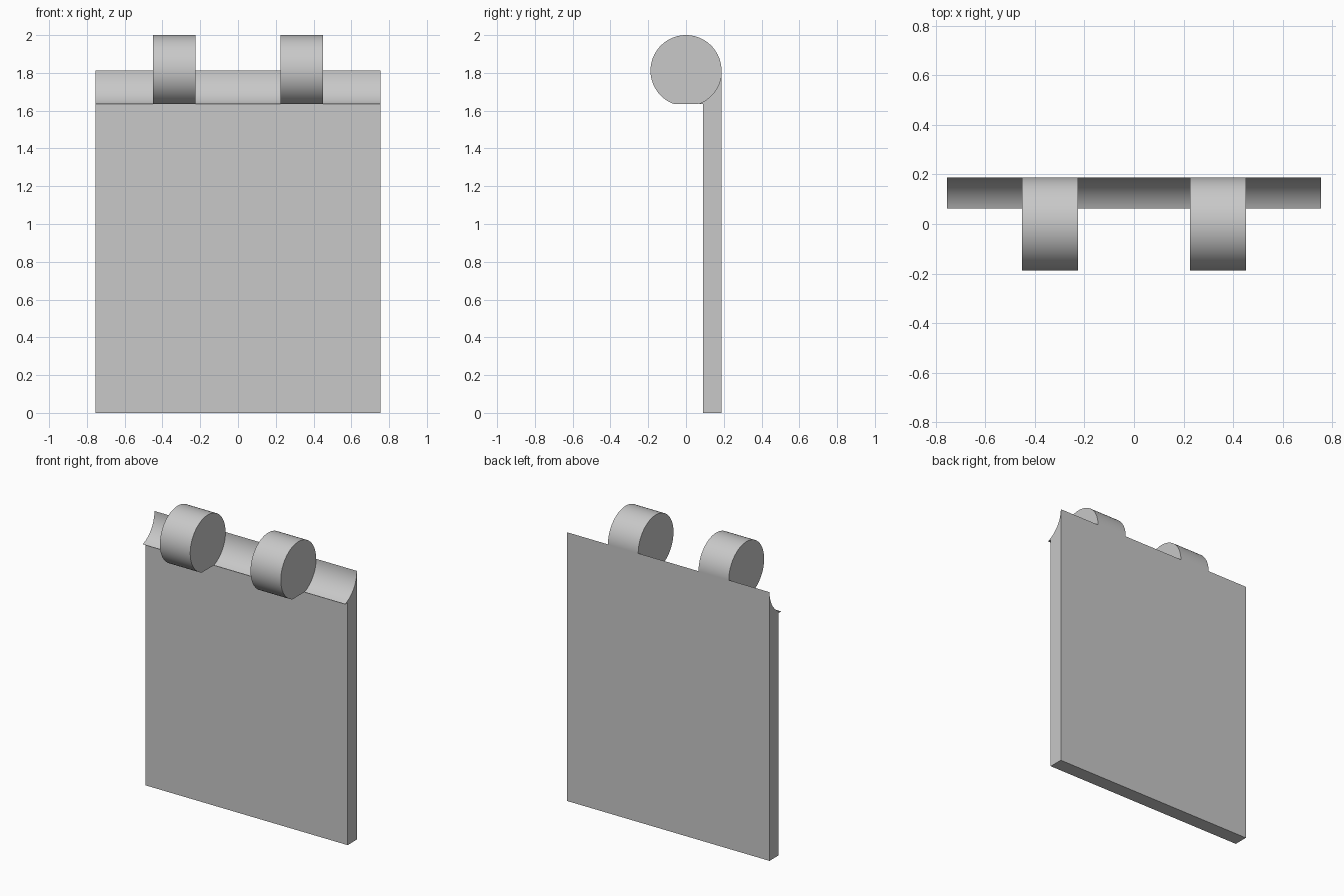
import bpy
import bmesh
from math import asin, cos, pi, sin

cube = bpy.data.objects.get("Cube")
if cube:
    bpy.data.objects.remove(cube)

RADIUS = 0.188           # barrel radius
AXIS_Z = 2 - RADIUS      # height of the hinge pin axis
FLAT_Z = 1.635           # flat underside of the barrels and lip
LEAF_FRONT = 0.09
HALF_WIDTH = 0.755

grey = bpy.data.materials.new("light_grey")
grey.use_nodes = True
colour = (0.58, 0.58, 0.58, 1)
grey.diffuse_color = colour
grey.node_tree.nodes["Principled BSDF"].inputs["Base Color"].default_value = colour


def arc(start, end, steps):
    """Points (y, z) on the barrel circle, angles measured from +y."""
    angles = [start + (end - start) * i / steps for i in range(steps + 1)]
    return [(RADIUS * cos(a), AXIS_Z + RADIUS * sin(a)) for a in angles]


def extrude_profile(name, profile, x_min, x_max):
    """Sweep a closed (y, z) profile along x."""
    bm = bmesh.new()
    face = bm.faces.new([bm.verts.new((x_min, y, z)) for y, z in profile])
    swept = bmesh.ops.extrude_face_region(bm, geom=[face])["geom"]
    verts = [v for v in swept if isinstance(v, bmesh.types.BMVert)]
    bmesh.ops.translate(bm, verts=verts, vec=(x_max - x_min, 0, 0))
    bmesh.ops.recalc_face_normals(bm, faces=bm.faces)
    mesh = bpy.data.meshes.new(name)
    bm.to_mesh(mesh)
    bm.free()
    mesh.materials.append(grey)
    obj = bpy.data.objects.new(name, mesh)
    bpy.context.collection.objects.link(obj)
    bpy.ops.object.select_all(action="DESELECT")
    obj.select_set(True)
    bpy.context.view_layer.objects.active = obj
    bpy.ops.object.shade_smooth_by_angle(angle=pi / 9)
    return obj


# Angle at which the circle meets the flat underside
cut = asin((FLAT_Z - AXIS_Z) / RADIUS)

# Flat leaf with a hollow top edge and a sharp front lip
leaf = [(LEAF_FRONT, 0), (RADIUS, 0)] + arc(0, cut, 24) + [(LEAF_FRONT, FLAT_Z)]
extrude_profile("hinge_leaf", leaf, -HALF_WIDTH, HALF_WIDTH)

# Two barrels seated in the hollow, flattened underneath
barrel = arc(cut, pi - cut, 80)
for side, centre in (("right", -0.338), ("left", 0.338)):
    extrude_profile(side + "_barrel", barrel, centre - 0.113, centre + 0.113)
